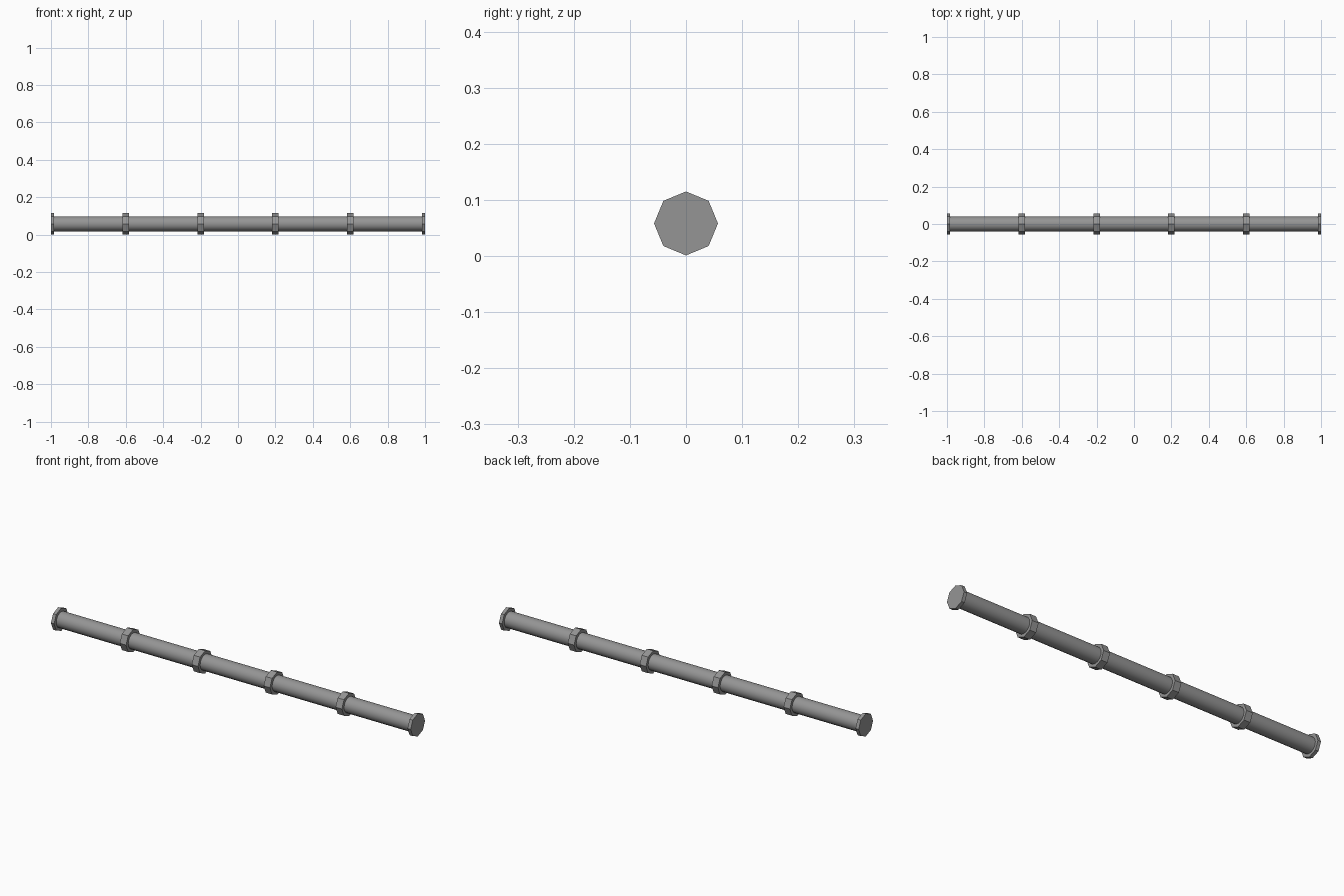
import bpy, math

if "Cube" in bpy.data.objects:
    bpy.data.objects.remove(bpy.data.objects["Cube"])

R_PIPE, R_FLANGE = 0.04, 0.057
SEGMENTS, LENGTH, FLANGE_W = 5, 0.4, 0.0175
CENTRE_Z = 0.058

metal = bpy.data.materials.new("grey metal")
metal.diffuse_color = (0.3, 0.3, 0.3, 1)
metal.use_nodes = True
metal.node_tree.nodes["Principled BSDF"].inputs["Base Color"].default_value = metal.diffuse_color


def rod(name, x0, x1, radius, sides):
    """Cylinder lying along x, with a corner pointing straight up."""
    bpy.ops.mesh.primitive_cylinder_add(
        vertices=sides, radius=radius, depth=x1 - x0,
        location=((x0 + x1) / 2, 0, CENTRE_Z), rotation=(0, math.pi / 2, 0))
    ob = bpy.context.object
    ob.name = name
    ob.data.materials.append(metal)
    return ob


# Round pipe running the whole length
rod("pipe", -0.99, 0.99, R_PIPE, 16)
bpy.ops.object.shade_smooth_by_angle(angle=math.radians(40))

# Octagonal flanges: full width at the joints, half width at the ends
for i in range(SEGMENTS + 1):
    x = -1 + i * LENGTH
    rod(f"flange_{i + 1}", max(-1, x - FLANGE_W), min(1, x + FLANGE_W), R_FLANGE, 8)
